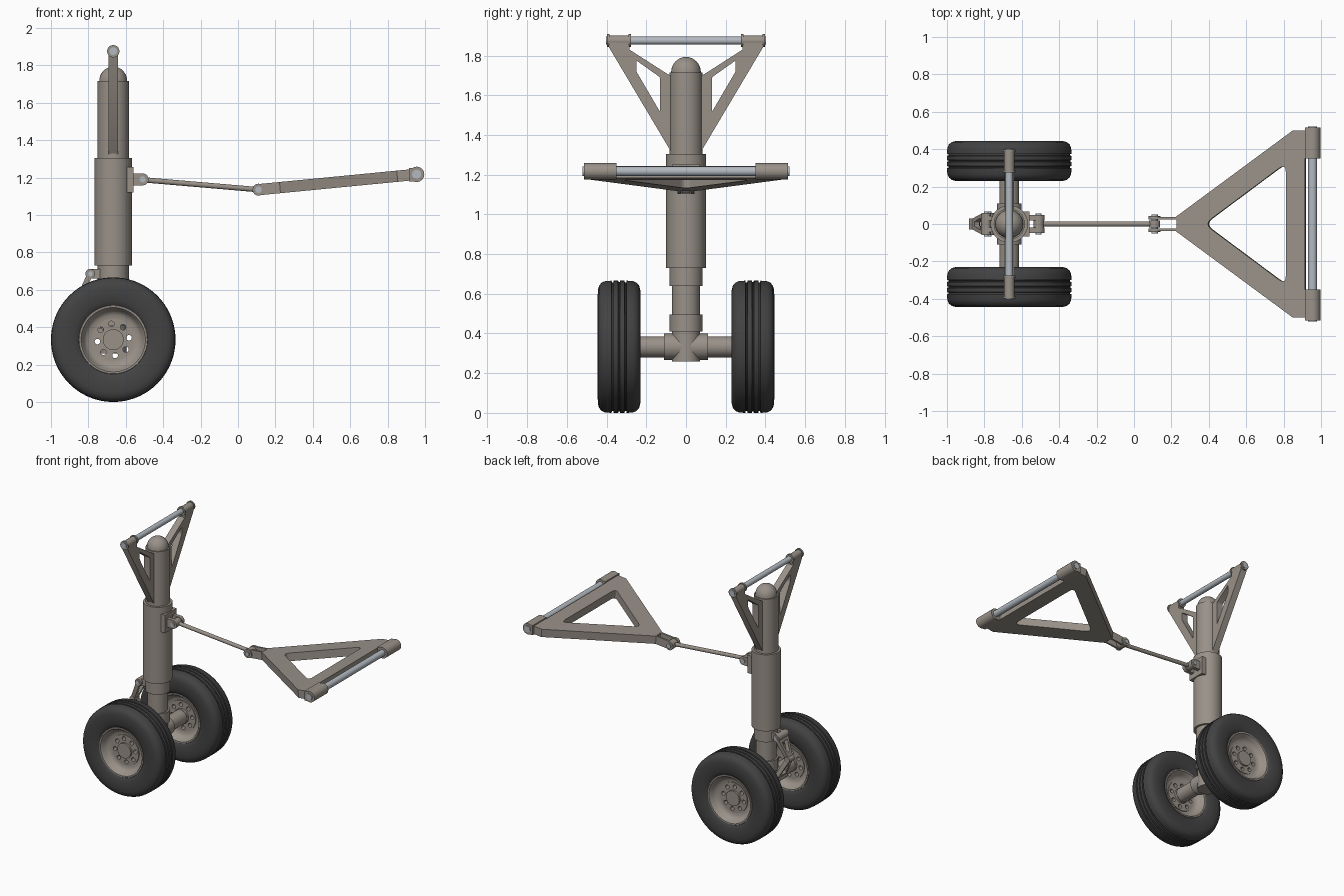
import bpy, bmesh, math
from mathutils import Matrix, Vector

if "Cube" in bpy.data.objects:
    bpy.data.objects.remove(bpy.data.objects["Cube"])


def material(name, rgb):
    m = bpy.data.materials.new(name)
    m.use_nodes = True
    m.diffuse_color = (*rgb, 1)
    bsdf = m.node_tree.nodes["Principled BSDF"]
    bsdf.inputs["Base Color"].default_value = (*rgb, 1)
    bsdf.inputs["Roughness"].default_value = 0.6
    return m


GREY = material("warm_grey_paint", (0.32, 0.285, 0.25))
RUBBER = material("dark_rubber", (0.055, 0.055, 0.055))
STEEL = material("pale_steel", (0.45, 0.49, 0.53))
X = -0.667          # strut axis
WZ = 0.333          # wheel axle height
parts = []


def add(name, mesh, mat, matrix):
    mesh.materials.clear()
    mesh.materials.append(mat)
    ob = bpy.data.objects.new(name, mesh)
    ob.matrix_world = matrix
    bpy.context.collection.objects.link(ob)
    parts.append(ob)
    return ob


def lathe(name, profile, matrix, mat=GREY, closed=False, steps=48):
    """Spin (radius, height) points round the local z axis."""
    bm = bmesh.new()
    vs = [bm.verts.new((r, 0, h)) for r, h in profile]
    es = [bm.edges.new(p) for p in zip(vs, vs[1:])]
    if closed:
        es.append(bm.edges.new((vs[-1], vs[0])))
    bmesh.ops.spin(bm, geom=vs + es, cent=(0, 0, 0), axis=(0, 0, 1),
                   angle=math.tau, steps=steps)
    bmesh.ops.remove_doubles(bm, verts=bm.verts, dist=1e-5)
    bmesh.ops.recalc_face_normals(bm, faces=bm.faces)
    mesh = bpy.data.meshes.new(name)
    bm.to_mesh(mesh)
    bm.free()
    return add(name, mesh, mat, matrix)


def rod(name, a, b, r, mat=GREY, steps=28):
    """Capped cylinder between two points."""
    a, b = Vector(a), Vector(b)
    d = b - a
    m = Matrix.Translation(a) @ d.to_track_quat("Z", "Y").to_matrix().to_4x4()
    return lathe(name, [(0, 0), (r, 0), (r, d.length), (0, d.length)], m, mat, steps=steps)


def box(name, lo, hi):
    lo, hi = Vector(lo), Vector(hi)
    bm = bmesh.new()
    bmesh.ops.create_cube(bm, size=1)
    bmesh.ops.scale(bm, vec=hi - lo, verts=bm.verts)
    mesh = bpy.data.meshes.new(name)
    bm.to_mesh(mesh)
    bm.free()
    return add(name, mesh, GREY, Matrix.Translation((lo + hi) / 2))


def plate(name, loops, half, matrix):
    """Extruded flat outline; later loops are holes."""
    cu = bpy.data.curves.new(name, "CURVE")
    cu.dimensions, cu.fill_mode, cu.extrude = "2D", "BOTH", half
    for loop in loops:
        sp = cu.splines.new("POLY")
        sp.points.add(len(loop) - 1)
        for p, (u, v) in zip(sp.points, loop):
            p.co = (u, v, 0, 1)
        sp.use_cyclic_u = True
    tmp = bpy.data.objects.new(name + "_curve", cu)
    mesh = bpy.data.meshes.new_from_object(tmp)
    bpy.data.objects.remove(tmp)
    return add(name, mesh, GREY, matrix)


def circle(r, n, cx=0, cy=0):
    return [(cx + r * math.cos(math.tau * i / n), cy + r * math.sin(math.tau * i / n))
            for i in range(n)]


def rounded(pts, r, n=6):
    """Round each corner of a polygon."""
    out = []
    for i, p in enumerate(pts):
        p = Vector(p)
        a = p + (Vector(pts[i - 1]) - p).normalized() * r
        b = p + (Vector(pts[(i + 1) % len(pts)]) - p).normalized() * r
        for k in range(n + 1):
            t = k / n
            out.append(tuple(a * (1 - t) ** 2 + p * 2 * t * (1 - t) + b * t * t))
    return out


def mirrored(half):
    return half + [(u, -v) for u, v in reversed(half)]


def frame(origin, u, v):
    """Matrix whose local x and y run along u and v."""
    u, v = Vector(u).normalized(), Vector(v).normalized()
    m = Matrix((u, v, u.cross(v))).transposed().to_4x4()
    return Matrix.Translation(origin) @ m


# Main strut: sleeve, domed upper tube, sliding piston and axle knuckle
dome = [(0.075 * math.cos(a), 1.715 + 0.078 * math.sin(a))
        for a in (math.pi / 2 * i / 8 for i in range(9))]
at_strut = Matrix.Translation((X, 0, 0))
lathe("upper_tube", [(0, 1.28), (0.083, 1.28), (0.083, 1.715)] + dome, at_strut)
lathe("main_sleeve", [(0, 0.73), (0.1, 0.73), (0.1, 1.305), (0, 1.305)], at_strut)
lathe("lower_sleeve", [(0, 0.64), (0.083, 0.64), (0.083, 0.74), (0, 0.74)], at_strut)
rod("piston", (X, 0, 0.26), (X, 0, 0.66), 0.07, steps=48)
lathe("piston_collar", [(0.06, 0.41), (0.082, 0.41), (0.082, 0.495), (0.06, 0.495)],
      at_strut, closed=True)
rod("axle_knuckle", (X, -0.11, WZ), (X, 0.11, WZ), 0.066, steps=40)
rod("axle", (X, -0.36, WZ), (X, 0.36, WZ), 0.053, steps=40)

# Wheels
tire = mirrored([(0.17, 0.08), (0.182, 0.094), (0.21, 0.104), (0.25, 0.108), (0.285, 0.107),
                 (0.308, 0.101), (0.323, 0.088), (0.331, 0.07), (0.333, 0.038), (0.324, 0.036),
                 (0.324, 0.029), (0.333, 0.027), (0.333, 0.005), (0.326, 0.003)])
rim = mirrored([(0.188, 0.088), (0.182, 0.097), (0.172, 0.097), (0.165, 0.088), (0.157, 0.066),
                (0.145, 0.052), (0.13, 0.045), (0.11, 0.043)])
holes = [circle(0.015, 14, 0.085 * math.cos(a), 0.085 * math.sin(a))
         for a in (math.tau * i / 8 + 0.12 for i in range(8))]
for side, s in (("left", 1), ("right", -1)):
    m = frame((X, s * 0.337, WZ), (1, 0, 0), (0, 0, 1))
    lathe(side + "_tire", tire, m, RUBBER, closed=True, steps=72)
    lathe(side + "_rim", rim, m, closed=True, steps=64)
    plate(side + "_hub_disc", [circle(0.113, 48)] + holes, 0.05, m)
    rod(side + "_hub_cap", (X, s * 0.27, WZ), (X, s * 0.4, WZ), 0.056)

# Torque links behind the piston
elbow, hinges = (-0.86, 0, 0.53), ((-0.79, 0, 0.685), (-0.775, 0, 0.37))
for label, h in zip(("upper", "lower"), hinges):
    d = Vector(elbow) - Vector(h)
    n = d.length
    outline = mirrored([(-0.01, 0.055), (0.03, 0.055), (n, 0.024)])
    gap = rounded([(0.04, 0.032), (n - 0.05, 0.012), (n - 0.05, -0.012), (0.04, -0.032)], 0.008)
    plate(label + "_torque_link", [outline, gap], 0.015, frame(h, d, (0, 1, 0)))
    rod(label + "_link_hinge", (h[0], -0.06, h[2]), (h[0], 0.06, h[2]), 0.026)
    rod(label + "_link_pin", (h[0], -0.066, h[2]), (h[0], 0.066, h[2]), 0.013, STEEL)
    for s in (-1, 1):
        box(label + "_link_lug", (h[0], s * 0.03 - 0.012, h[2] - 0.025),
            (X - 0.04, s * 0.03 + 0.012, h[2] + 0.025))
rod("torque_link_elbow", (elbow[0], -0.03, elbow[2]), (elbow[0], 0.03, elbow[2]), 0.022)

# Upper mounting brackets and cross pin
PZ = 1.875
for side, s in (("left", 1), ("right", -1)):
    outline = [(0.39, PZ), (0.39, 1.845), (0.075, 1.315), (0.05, 1.315), (0.05, 1.69),
               (0.09, 1.705), (0.285, 1.83), (0.285, PZ)]
    window = rounded([(0.25, 1.775), (0.25, 1.72), (0.13, 1.515), (0.13, 1.69)], 0.008, 3)
    m = frame((X, 0, 0), (0, s, 0), (0, 0, 1))
    plate(side + "_mount_bracket", [outline, window], 0.025, m)
    rod(side + "_mount_eye", (X, s * 0.283, PZ), (X, s * 0.392, PZ), 0.027)
    for y in (0.276, 0.386):
        rod(side + "_mount_flange", (X, s * y, PZ), (X, s * (y + 0.013), PZ), 0.033)
rod("mount_pin", (X, -0.403, PZ), (X, 0.403, PZ), 0.02, STEEL)

# Side brace: strut lug, thin rod and joints
box("brace_pad", (X + 0.07, -0.068, 1.12), (-0.558, 0.068, 1.255))
for s in (-1, 1):
    box("brace_pad_lug", (-0.57, s * 0.034 - 0.014, 1.158), (-0.51, s * 0.034 + 0.014, 1.222))
    rod("brace_lug_eye", (-0.51, s * 0.02, 1.19), (-0.51, s * 0.048, 1.19), 0.032)
rod("brace_lug_pin", (-0.51, -0.055, 1.19), (-0.51, 0.055, 1.19), 0.016, STEEL)
rod("brace_inner_eye", (-0.51, -0.018, 1.19), (-0.51, 0.018, 1.19), 0.028)
J = Vector((0.11, 0, 1.135))
rod("brace_rod", (-0.51, 0, 1.188), J, 0.014)
rod("brace_outer_eye", J - Vector((0, 0.02, 0)), J + Vector((0, 0.02, 0)), 0.03)
rod("brace_outer_pin", J - Vector((0, 0.052, 0)), J + Vector((0, 0.052, 0)), 0.017, STEEL)

# Triangular arm with a forked tip, tilted up toward its hinge
E = Vector((0.955, 0, 1.217))
outline = mirrored([(0.12, 0.024), (0, 0.024), (0, 0.037), (0.115, 0.037), (0.745, 0.5),
                    (0.85, 0.5), (0.85, 0.36), (0.81, 0.36)])
window = rounded([(0.27, 0), (0.708, 0.325), (0.708, -0.325)], 0.05)
plate("triangle_arm", [outline, window], 0.03, frame(J, E - J, (0, 1, 0)))
for s in (-1, 1):
    rod("fork_eye", J + Vector((0, s * 0.023, 0)), J + Vector((0, s * 0.044, 0)), 0.032)
    rod("arm_hinge", E + Vector((0, s * 0.35, 0)), E + Vector((0, s * 0.515, 0)), 0.041)
    box("arm_hinge_block", (0.915, s * 0.4325 - 0.0825, 1.179), (0.955, s * 0.4325 + 0.0825, 1.252))
rod("arm_hinge_pin", E - Vector((0, 0.522, 0)), E + Vector((0, 0.522, 0)), 0.024, STEEL)

# Smooth curved surfaces, keep edges sharp
bpy.ops.object.select_all(action="DESELECT")
for ob in parts:
    ob.select_set(True)
bpy.context.view_layer.objects.active = parts[0]
bpy.ops.object.shade_smooth_by_angle(angle=math.radians(32))
